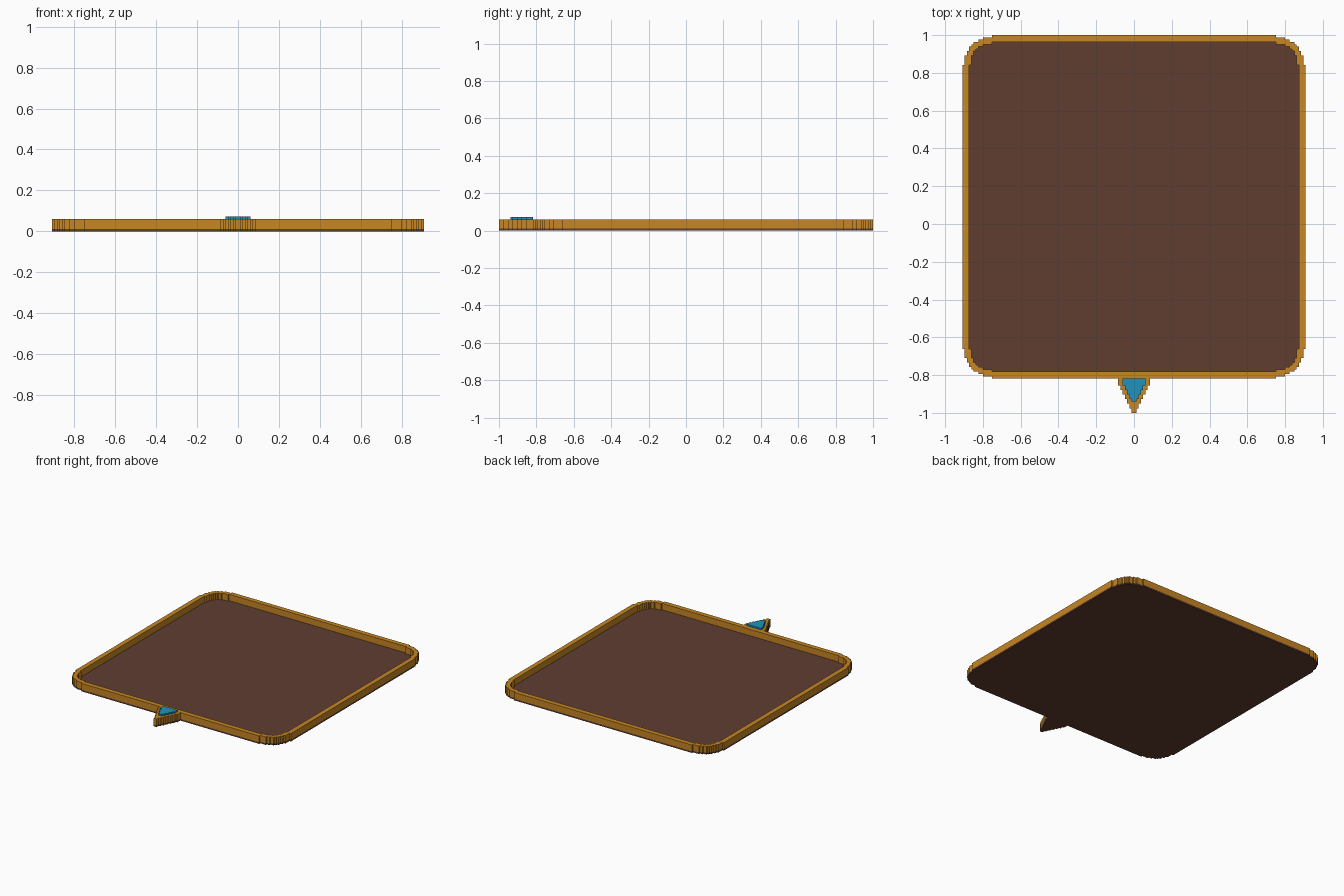
import bpy, bmesh

cube = bpy.data.objects.get("Cube")
if cube:
    bpy.data.objects.remove(cube, do_unlink=True)

V = 2 / 165          # size of one block
SHIFT = 7.5          # centres the tray plus pointer along y


def material(name, rgb):
    m = bpy.data.materials.new(name)
    m.use_nodes = True
    m.diffuse_color = (*rgb, 1)
    bsdf = m.node_tree.nodes["Principled BSDF"]
    bsdf.inputs["Base Color"].default_value = (*rgb, 1)
    bsdf.inputs["Roughness"].default_value = 0.8
    return m


GOLD = material("gold", (0.57, 0.24, 0.016))
BROWN = material("dark brown", (0.115, 0.047, 0.030))
BLUE = material("teal blue", (0.014, 0.29, 0.49))


def stepped_square(half, steps):
    """Four stepped corners, clockwise from the back left; steps are (inset, rows)."""
    corner, y = [], half
    for inset, rows in steps:
        corner += [(half - inset, y), (half - inset, y - rows)]
        y -= rows
    corner.append((half, y))
    sides = []
    for _ in range(4):
        sides.append(corner)
        corner = [(y, -x) for x, y in corner]
    return sides


def stepped_point(rows, top):
    """Stepped triangle pointing to the front; rows gives the depth of each step."""
    side, y = [], top
    for i, depth in enumerate(rows):
        half = len(rows) - i
        side += [(half, y), (half, y - depth)]
        y -= depth
    return side + [(-x, y) for x, y in reversed(side)]


def plate(name, polygons, z0, z1, mat):
    """Build flat polygons that share corners and extrude them between two heights."""
    bm = bmesh.new()
    verts = {}
    for poly in polygons:
        for x, y in poly:
            if (x, y) not in verts:
                verts[x, y] = bm.verts.new((x * V, (y + SHIFT) * V, z0 * V))
        bm.faces.new([verts[p] for p in poly])
    ext = bmesh.ops.extrude_face_region(bm, geom=bm.faces[:], use_keep_orig=True)
    top = [g for g in ext["geom"] if isinstance(g, bmesh.types.BMVert)]
    bmesh.ops.translate(bm, verts=top, vec=(0, 0, (z1 - z0) * V))
    bmesh.ops.recalc_face_normals(bm, faces=bm.faces[:])
    mesh = bpy.data.meshes.new(name)
    bm.to_mesh(mesh)
    bm.free()
    mesh.materials.append(mat)
    obj = bpy.data.objects.new(name, mesh)
    bpy.context.collection.objects.link(obj)


outer = stepped_square(75, [(13, 1), (9, 1), (7, 1), (5, 1), (4, 1), (3, 2), (2, 2), (1, 4)])
inner = stepped_square(72, [(10, 1), (6, 1), (4, 1), (3, 1), (2, 2), (1, 4)])
pointer = stepped_point([3, 2, 2, 2, 2, 2, 2], -75)

# Floor slab, with the pointer outline let into its front edge
plate("floor_slab", [outer[0] + outer[1] + pointer + outer[2] + outer[3]], 0, 1, BROWN)

# Raised border: one corner and one straight run per side
rim = []
for i in range(4):
    n = (i + 1) % 4
    rim.append(outer[i] + inner[i][::-1])
    rim.append([outer[i][-1], outer[n][0], inner[n][0], inner[i][-1]])
plate("rim", rim, 1, 5, GOLD)

# Front pointer and its inlay
plate("pointer", [pointer], 1, 5, GOLD)
plate("pointer_inlay", [stepped_point([3, 2, 2, 2, 1], -75)], 5, 6, BLUE)
